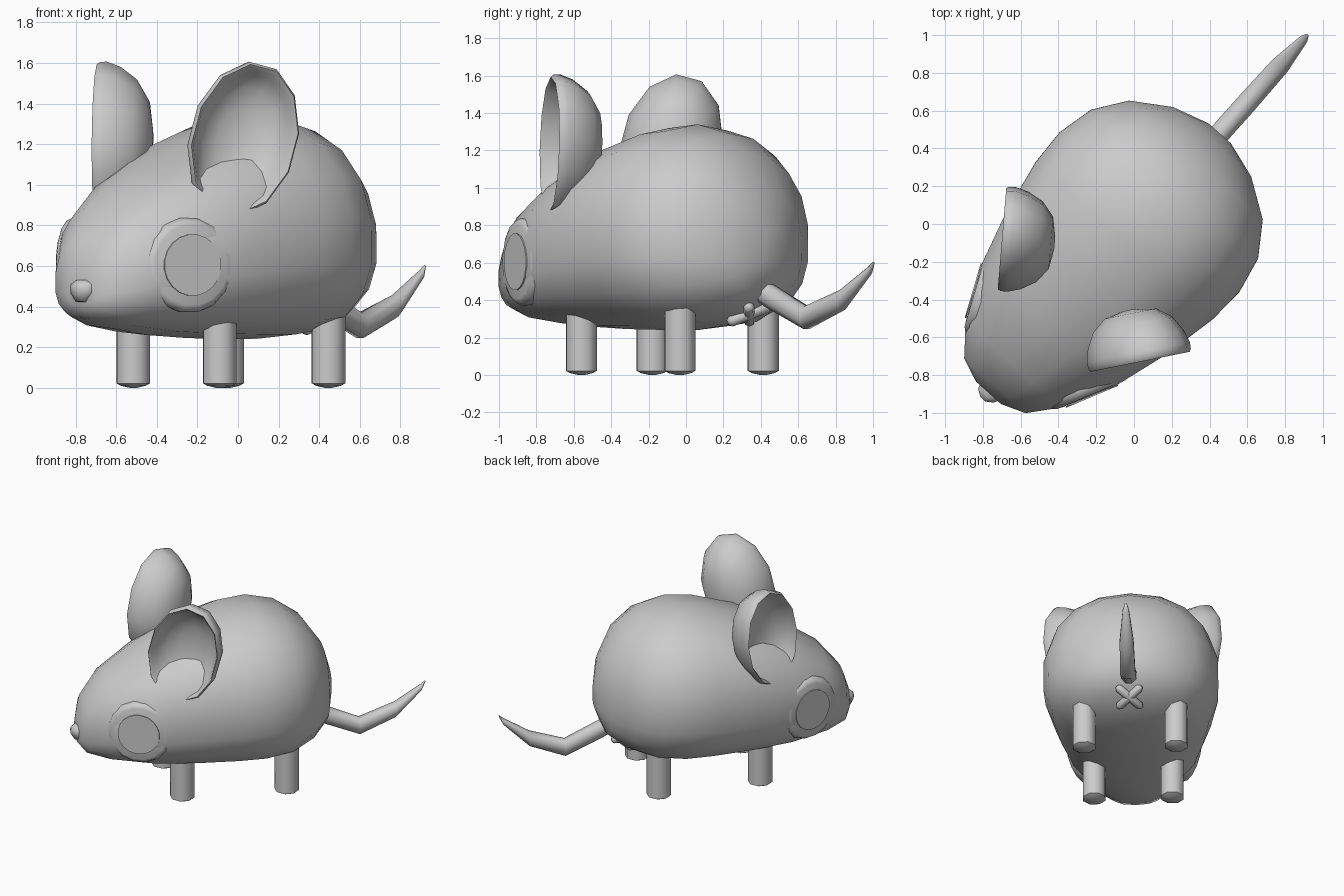
import bpy, bmesh, math
from mathutils import Matrix, Vector

cube = bpy.data.objects.get("Cube")
if cube:
    bpy.data.objects.remove(cube)

grey = bpy.data.materials.new("plain grey")
grey.use_nodes = True
tone = (0.6, 0.6, 0.6, 1)
grey.diffuse_color = tone
grey.node_tree.nodes["Principled BSDF"].inputs["Base Color"].default_value = tone

# The animal is built facing -y, then turned on its vertical axis
POSE = Matrix.Translation((0.015, -0.013, 0)) @ Matrix.Rotation(math.radians(-41.7), 4, "Z")


def loft(name, rings, mirror=False, sharp=60):
    """Skin a list of equal-length point rings, closing both ends."""
    bm = bmesh.new()
    loops = [[bm.verts.new(p) for p in ring] for ring in rings]
    n = len(loops[0])
    for a, b in zip(loops, loops[1:]):
        for i in range(n):
            j = (i + 1) % n
            bm.faces.new((a[i], a[j], b[j], b[i]))
    bm.faces.new(loops[0])
    bm.faces.new(loops[-1])
    bmesh.ops.recalc_face_normals(bm, faces=bm.faces)
    for f in bm.faces:
        f.smooth = True
    mesh = bpy.data.meshes.new(name)
    bm.to_mesh(mesh)
    bm.free()
    mesh.set_sharp_from_angle(angle=math.radians(sharp))
    mesh.materials.append(grey)
    ob = bpy.data.objects.new(name, mesh)
    bpy.context.collection.objects.link(ob)
    ob.matrix_world = POSE
    if mirror:
        ob.modifiers.new("other side", "MIRROR")
    return ob


def angles(n):
    return [2 * math.pi * (i + 0.5) / n for i in range(n)]


def section(y, half, low, high, n, waist=0.5, top=1.0, base=1.0):
    """Upright cross-section at y; top and base below 1 make it squarer."""
    mid = low + waist * (high - low)
    ring = []
    for t in angles(n):
        c, s = math.cos(t), math.sin(t)
        k = base if s < 0 else top
        x = math.copysign(abs(c) ** k, c) * half
        reach = high - mid if s > 0 else low - mid
        ring.append((x, y, mid + abs(s) ** k * reach))
    return ring


def turned(centre, u, v, w, profile, n, wide=1.0, tall=1.0):
    """Rings of a lathe: profile holds (scale, offset along w)."""
    c, u, v, w = map(Vector, (centre, u, v, w))
    return [[c + u * (r * wide * math.cos(t)) + v * (r * tall * math.sin(t)) + w * d
             for t in angles(n)] for r, d in profile]


# Body: y, half width, bottom, top; the head is squarer above
body = [(-1.18, .09, .40, .58), (-1.13, .22, .34, .73), (-0.98, .345, .295, .91),
        (-0.7, .485, .26, 1.08), (-0.4, .575, .245, 1.22), (-0.1, .635, .24, 1.32),
        (0.1, .645, .24, 1.34), (0.3, .60, .265, 1.295), (0.47, .48, .33, 1.18),
        (0.6, .28, .42, .99), (0.66, .08, .58, .78)]
loft("body", [section(*r, 18, 0.44, 0.82 if r[0] < -.3 else 0.92, 0.8) for r in body])

# Bent tail
tail = [(0.5, .06, .42, .56), (0.6, .06, .36, .50), (0.88, .06, .24, .37),
        (1.14, .055, .345, .46), (1.33, .025, .53, .58), (1.36, .008, .59, .605)]
loft("tail", [section(*r, 8) for r in tail])

# Nose, narrower below
nose = [(-1.08, .055, .42, .53), (-1.16, .078, .415, .54), (-1.2, .06, .42, .53),
        (-1.225, .02, .46, .51)]
loft("nose", [section(*r, 8, 0.68) for r in nose])

# Legs
for name, x, y in (("front_legs", .285, -.478), ("back_legs", .335, .272)):
    shape = [(.02, 0), (.065, .01), (.088, .022), (.088, .45)]
    loft(name, turned((x, y, 0), (1, 0, 0), (0, 1, 0), (0, 0, 1), shape, 8), True)

# Cupped ears: outer shell, rounded rim, then hollow inside
n = Vector((0.8, -0.6, 0))
side = Vector((0.6, 0.8, 0))
up = Vector((0, 0, 1))
lean = math.radians(15)
u = side * math.cos(lean) - up * math.sin(lean)
v = up * math.cos(lean) + side * math.sin(lean)
cup = [(.12, -.28), (.5, -.26), (.77, -.2), (.93, -.12), (1, -.05), (.995, -.015),
       (.965, 0), (.92, -.015), (.85, -.07), (.66, -.13), (.4, -.165), (.1, -.175)]
loft("ears", turned((.49, -.523, 1.225), u, v, n, cup, 12, .27, .39), True, 75)

# Eyes: rounded rim, flat face and a thin pupil plate
n = Vector((.903, -.428, 0))
side = Vector((.428, .903, 0))
centre = Vector((.412, -.826, .605))
rim = [(.19, -.13), (.234, -.07), (.237, -.04), (.222, -.01), (.2, 0)]
loft("eyes", turned(centre, side, up, n, rim, 16), True, 50)
plate = [(.152, .004), (.152, .012)]
loft("pupils", turned(centre, side, up, n, plate, 20), True, 40)

# Small cross of two rounded bars under the tail
slope = Vector((0, .86, .51))
down = Vector((0, .51, -.86))
across = Vector((1, 0, 0))
bar = [(.014, -.125), (.03, -.105), (.03, .105), (.014, .125)]
for name, s in (("cross_bar_left", 1), ("cross_bar_right", -1)):
    along = (across * s + slope).normalized()
    flat = along.cross(down)
    loft(name, turned((0, .47, .325), flat, down, along, bar, 8))
